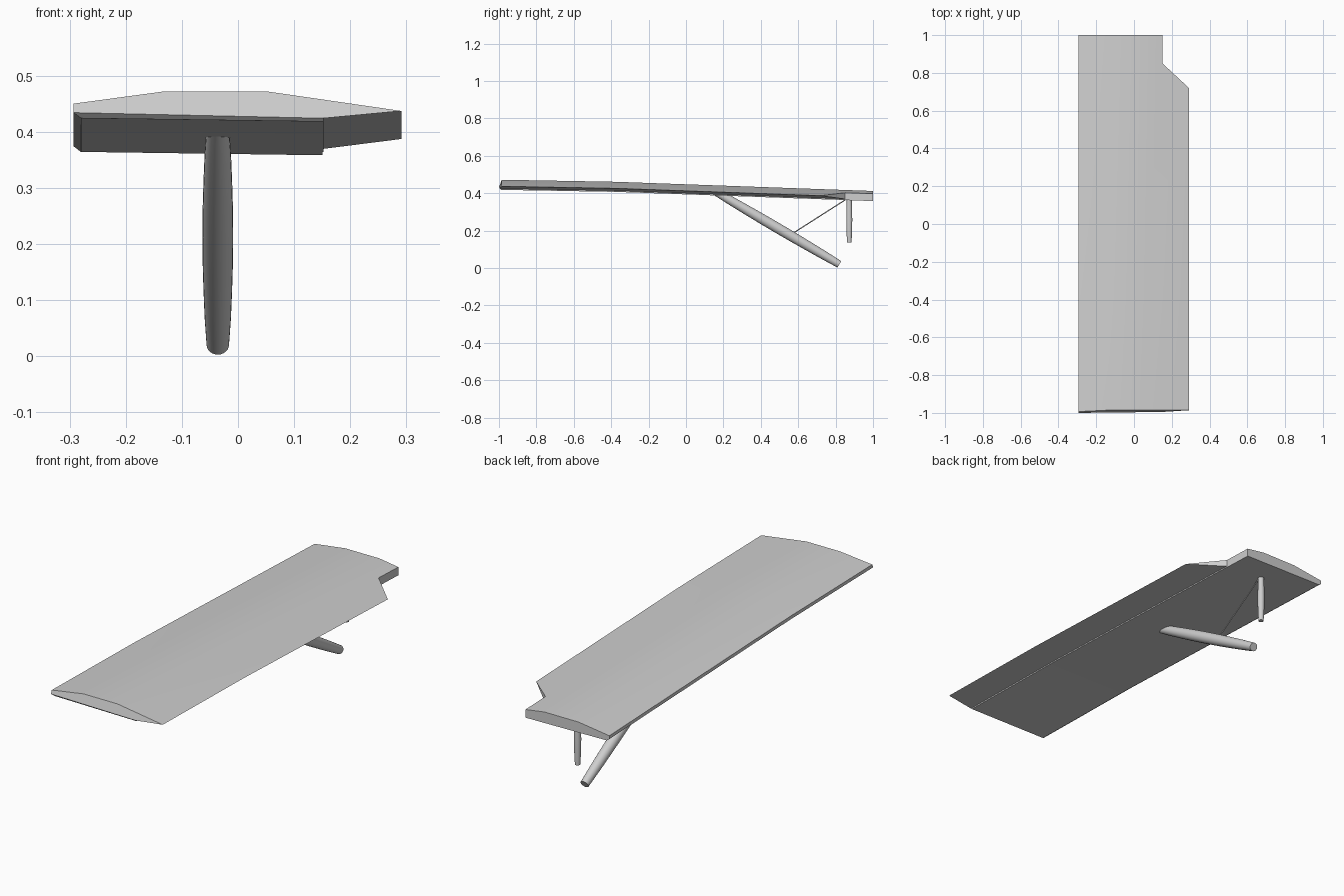
import bpy, bmesh, math
from mathutils import Vector

if "Cube" in bpy.data.objects:
    bpy.data.objects.remove(bpy.data.objects["Cube"])

grey = bpy.data.materials.new("light grey")
grey.use_nodes = True
COLOUR = (0.62, 0.62, 0.62, 1)
grey.diffuse_color = COLOUR
grey.node_tree.nodes["Principled BSDF"].inputs["Base Color"].default_value = COLOUR


def make(name, bm):
    bmesh.ops.recalc_face_normals(bm, faces=bm.faces)
    mesh = bpy.data.meshes.new(name)
    bm.to_mesh(mesh)
    bm.free()
    mesh.materials.append(grey)
    obj = bpy.data.objects.new(name, mesh)
    bpy.context.collection.objects.link(obj)
    return obj


def activate(obj):
    bpy.ops.object.select_all(action='DESELECT')
    obj.select_set(True)
    bpy.context.view_layer.objects.active = obj


def smooth(obj):
    activate(obj)
    bpy.ops.object.shade_smooth_by_angle(angle=math.radians(30))


def bridge(bm, rings):
    for a, b in zip(rings, rings[1:]):
        n = len(a)
        for i in range(n):
            j = (i + 1) % n
            bm.faces.new((a[i], a[j], b[j], b[i]))


def rod(name, start, end, radii, sides=24):
    """Round bar whose radius follows evenly spaced values along its axis."""
    start, end = Vector(start), Vector(end)
    turn = (end - start).to_track_quat('Z', 'X')
    bm = bmesh.new()
    rings = []
    for k, r in enumerate(radii):
        centre = start.lerp(end, k / (len(radii) - 1))
        angles = [math.tau * i / sides for i in range(sides)]
        rings.append([bm.verts.new(centre + turn @ Vector((r * math.cos(a), r * math.sin(a), 0)))
                      for a in angles])
    bridge(bm, rings)
    bm.faces.new(rings[0])
    bm.faces.new(rings[-1])
    obj = make(name, bm)
    smooth(obj)


# Wing: section points (x, z, y of the bevelled front end), round from leading edge over the top
section = [(-0.293, 0.450, -0.993), (-0.13, 0.472, -0.985), (0.05, 0.472, -0.985),
           (0.291, 0.437, -0.986), (0.152, 0.424, -0.995), (0.152, 0.418, -0.988),
           (-0.28, 0.424, -0.99), (-0.293, 0.434, -1.0)]
bm = bmesh.new()
rings = []
for y, drop in ((None, 0), (-0.37, 0.011), (1.0, 0.06)):
    rings.append([bm.verts.new((x, front if y is None else y, z - drop))
                  for x, z, front in section])
bridge(bm, rings)
tip = rings[0]
bm.faces.new(tip[:5] + tip[7:])   # upper part of the front end
bm.faces.new(tip[4:])             # lower bevel of the front end
bm.faces.new(rings[-1])
wing = make("wing_panel", bm)

# Notch in the trailing edge at the rear end
bm = bmesh.new()
outline = [(0.151, 1.1), (0.151, 0.85), (0.291, 0.72), (0.4, 0.62), (0.4, 1.1)]
bridge(bm, [[bm.verts.new((x, y, z)) for x, y in outline] for z in (0.2, 0.6)])
bm.verts.ensure_lookup_table()
bm.faces.new(bm.verts[:5])
bm.faces.new(bm.verts[5:])
cutter = make("notch_cutter", bm)
cutter.hide_render = True
cut = wing.modifiers.new("notch", 'BOOLEAN')
cut.operation = 'DIFFERENCE'
cut.solver = 'EXACT'
cut.object = cutter
activate(wing)
bpy.ops.object.modifier_apply(modifier=cut.name)
bpy.data.objects.remove(cutter)
smooth(wing)

# Diagonal strut, hanging post and bracing wire
X = -0.036
rod("wing_strut", (X, 0.155, 0.41), (X, 0.82, 0.02),
    [0.020, 0.0235, 0.0255, 0.027, 0.0275, 0.027, 0.0255, 0.0235, 0.020])
rod("hanging_post", (X, 0.873, 0.38), (X, 0.873, 0.136),
    [0.013, 0.015, 0.016, 0.015, 0.012])
rod("bracing_wire", (X, 0.57, 0.185), (X, 0.86, 0.37), [0.003, 0.003], 8)
